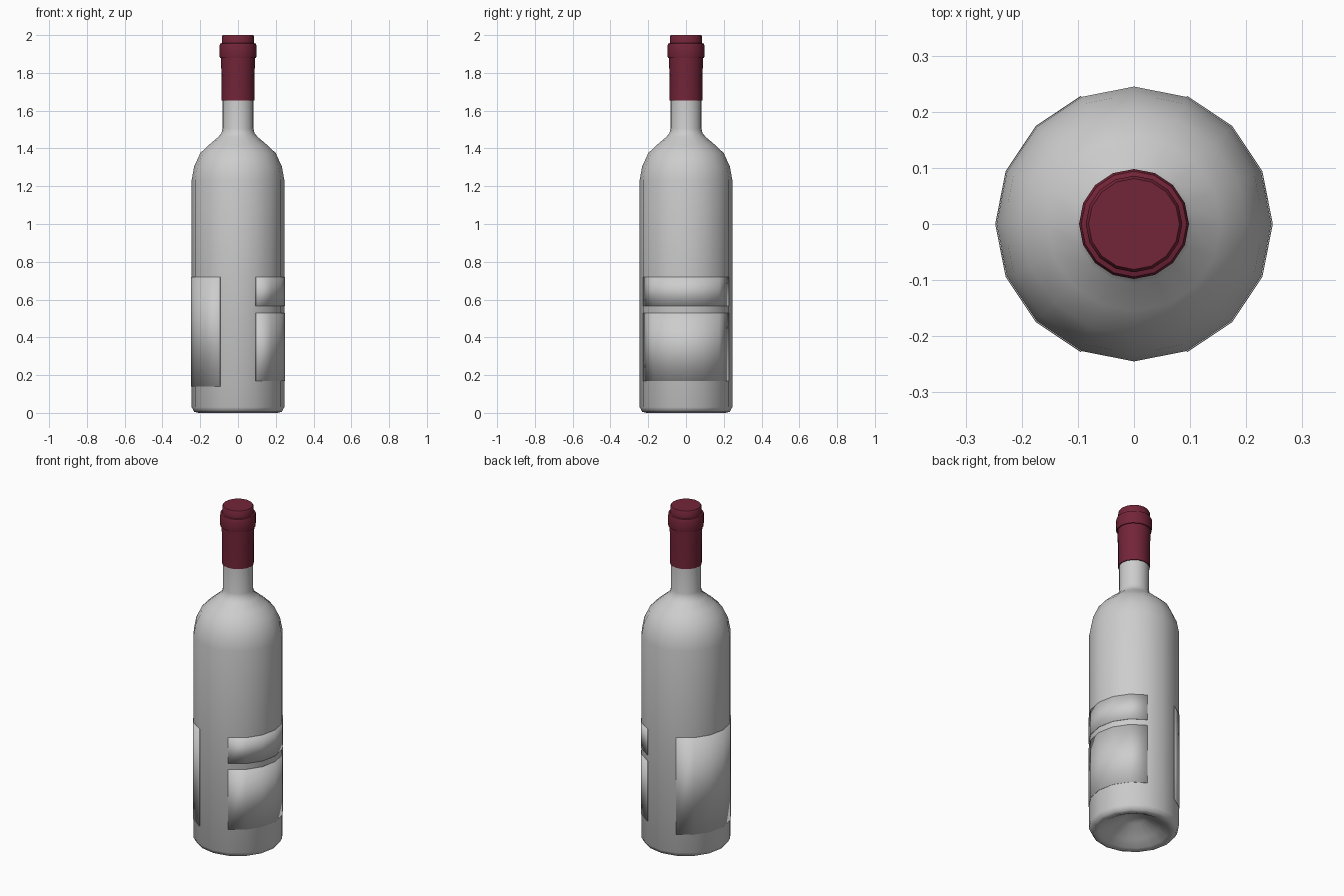
import bpy, bmesh, math

cube = bpy.data.objects.get("Cube")
if cube:
    bpy.data.objects.remove(cube, do_unlink=True)

SIDES = 16


def material(name, rgb):
    m = bpy.data.materials.new(name)
    m.use_nodes = True
    m.diffuse_color = (*rgb, 1)
    m.node_tree.nodes["Principled BSDF"].inputs["Base Color"].default_value = (*rgb, 1)
    return m


GLASS = material("pale_grey", (0.61, 0.61, 0.61))
FOIL = material("wine_red", (0.17, 0.018, 0.04))


def finish(name, bm, mat, angle):
    bmesh.ops.recalc_face_normals(bm, faces=bm.faces)
    mesh = bpy.data.meshes.new(name)
    bm.to_mesh(mesh)
    bm.free()
    mesh.materials.append(mat)
    obj = bpy.data.objects.new(name, mesh)
    bpy.context.collection.objects.link(obj)
    bpy.ops.object.select_all(action="DESELECT")
    obj.select_set(True)
    bpy.context.view_layer.objects.active = obj
    bpy.ops.object.shade_smooth_by_angle(angle=math.radians(angle))
    return obj


def lathe(name, profile, mat, angle=40):
    """Spin a (radius, height) profile around the z axis."""
    bm = bmesh.new()
    verts = [bm.verts.new((r, 0, z)) for r, z in profile]
    edges = [bm.edges.new(pair) for pair in zip(verts, verts[1:])]
    bmesh.ops.spin(bm, geom=verts + edges, cent=(0, 0, 0), axis=(0, 0, 1),
                   angle=math.tau, steps=SIDES)
    bmesh.ops.remove_doubles(bm, verts=bm.verts, dist=0.0005)
    return finish(name, bm, mat, angle)


def label(name, facing, low, high, radius=0.2475):
    """Thin wrapped plate over six sides of the bottle."""
    bm = bmesh.new()
    rows = []
    for i in range(-3, 4):
        a = facing + i * math.tau / SIDES
        rows.append([bm.verts.new((radius * math.cos(a), radius * math.sin(a), z))
                     for z in (low, high)])
    for (a, b), (c, d) in zip(rows, rows[1:]):
        bm.faces.new((a, c, d, b))
    obj = finish(name, bm, GLASS, 40)
    solid = obj.modifiers.new("thickness", "SOLIDIFY")
    solid.thickness = 0.002
    solid.offset = -1
    return obj


# Glass body with the hollow punt underneath
lathe("bottle", [
    (0, 0.10), (0.06, 0.085), (0.14, 0.035), (0.19, 0.006), (0.21, 0),
    (0.232, 0.006), (0.245, 0.03), (0.245, 1.235), (0.232, 1.305),
    (0.2, 1.375), (0.155, 1.418), (0.105, 1.46), (0.088, 1.48),
    (0.082, 1.505), (0.082, 1.68)], GLASS, 60)

# Foil capsule over the neck, with its raised lip
lathe("foil_capsule", [
    (0.081, 1.655), (0.087, 1.655), (0.087, 1.77), (0.0905, 1.88),
    (0.0905, 1.95), (0.086, 1.952), (0.086, 1.992), (0.081, 2.0), (0, 2.0)], FOIL)
lathe("foil_lip", [
    (0.086, 1.88), (0.096, 1.88), (0.098, 1.89), (0.098, 1.945),
    (0.094, 1.955), (0.084, 1.958)], FOIL)

# Two plates on the left side, one tall plate on the right side
label("left_lower_label", 0, 0.17, 0.53)
label("left_upper_label", 0, 0.565, 0.72)
label("right_label", math.pi, 0.14, 0.72)
